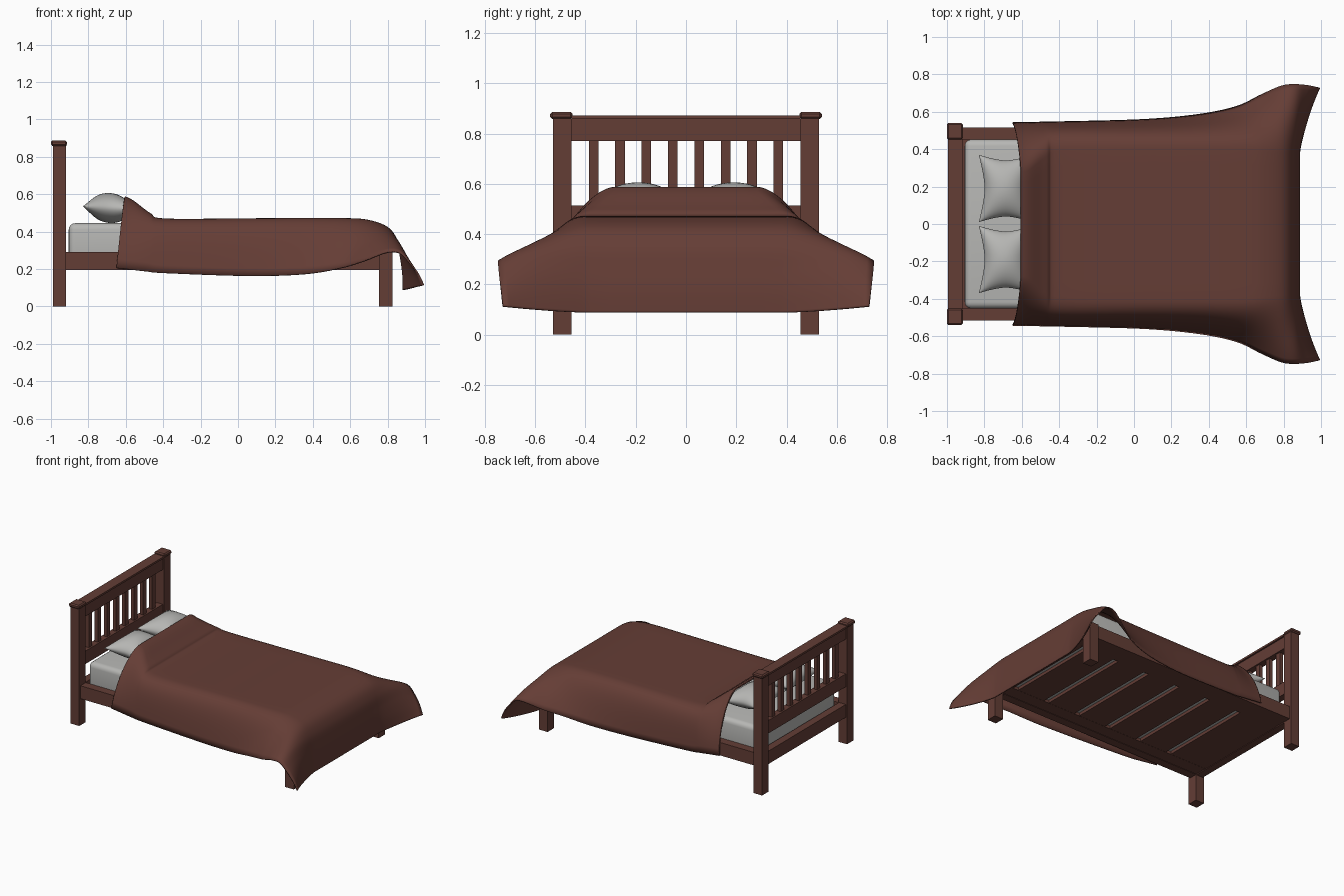
import bpy, bmesh, math
from mathutils import Vector

if "Cube" in bpy.data.objects:
    bpy.data.objects.remove(bpy.data.objects["Cube"])


def material(name, rgb):
    m = bpy.data.materials.new(name)
    m.diffuse_color = (*rgb, 1)
    m.use_nodes = True
    m.node_tree.nodes["Principled BSDF"].inputs["Base Color"].default_value = m.diffuse_color
    return m


WOOD = material("brown wood", (0.125, 0.047, 0.036))
CLOTH = material("brown blanket", (0.13, 0.047, 0.036))
LINEN = material("pale grey linen", (0.47, 0.47, 0.455))


def finish(name, bm, mat, smooth=False):
    bmesh.ops.recalc_face_normals(bm, faces=bm.faces)
    me = bpy.data.meshes.new(name)
    bm.to_mesh(me)
    bm.free()
    me.materials.append(mat)
    ob = bpy.data.objects.new(name, me)
    bpy.context.collection.objects.link(ob)
    if smooth:
        for p in me.polygons:
            p.use_smooth = True
    return ob


def box(name, x, y, z, mat=WOOD, bevel=0.0, segments=1):
    bm = bmesh.new()
    bmesh.ops.create_cube(bm, size=1)
    for v in bm.verts:
        v.co = Vector([(r[0] + r[1]) / 2 + c * (r[1] - r[0]) for c, r in zip(v.co, (x, y, z))])
    if bevel:
        bmesh.ops.bevel(bm, geom=bm.edges[:], offset=bevel, segments=segments,
                        profile=0.5, affect='EDGES')
    return finish(name, bm, mat, segments > 1)


# Posts, caps, legs and side rails, left and right
for s, side in ((-1, "front"), (1, "back")):
    def span(a, b):
        return tuple(sorted((s * a, s * b)))
    box(side + "_head_post", (-0.99, -0.92), span(0.456, 0.53), (0, 0.86))
    box(side + "_post_cap", (-1.0, -0.915), span(0.452, 0.54), (0.858, 0.887), bevel=0.008)
    box(side + "_foot_leg", (0.755, 0.825), span(0.456, 0.53), (0, 0.29))
    box(side + "_side_rail", (-0.92, 0.757), span(0.453, 0.515), (0.195, 0.29))
    box(side + "_slat_ledge", (-0.92, 0.76), span(0.36, 0.455), (0.198, 0.22))

# Headboard
box("headboard_top_rail", (-0.98, -0.93), (-0.457, 0.457), (0.77, 0.86))
box("headboard_cap", (-0.995, -0.918), (-0.455, 0.455), (0.858, 0.872))
box("headboard_lower_rail", (-0.98, -0.93), (-0.457, 0.457), (0.42, 0.515))
box("head_end_rail", (-0.98, -0.925), (-0.457, 0.457), (0.195, 0.29))
box("foot_end_rail", (0.765, 0.815), (-0.457, 0.457), (0.195, 0.29))
for i in range(8):
    c = (i - 3.5) * 0.105
    box(f"headboard_slat_{i + 1}", (-0.968, -0.942), (c - 0.019, c + 0.019), (0.51, 0.775))

# Wide base boards with narrow gaps
gaps = [-0.6 + 0.265 * i for i in range(6)]
starts = [-0.93] + [g + 0.022 for g in gaps]
ends = [g - 0.022 for g in gaps] + [0.77]
for i, (a, b) in enumerate(zip(starts, ends)):
    box(f"base_board_{i + 1}", (a, b), (-0.37, 0.37), (0.199, 0.221))

box("mattress", (-0.905, 0.775), (-0.452, 0.452), (0.222, 0.445), LINEN, 0.035, 4)


# Pillows: cushion with pulled-out corners
def pillow(name, cy):
    bm = bmesh.new()
    n = 20
    for sgn in (-1, 1):
        rows = []
        for i in range(n + 1):
            row = []
            for j in range(n + 1):
                u = math.sin((i / n - 0.5) * math.pi)
                v = math.sin((j / n - 0.5) * math.pi)
                x = 0.145 * u * (1 - 0.22 * (1 - abs(v) ** 1.5))
                y = 0.18 * v * (1 - 0.17 * (1 - abs(u) ** 1.5))
                h = 0.08 * max(0.0, (1 - u * u) * (1 - v * v)) ** 0.55
                row.append(bm.verts.new((-0.685 + x, cy + y, 0.526 + sgn * h - 0.06 * x)))
            rows.append(row)
        for i in range(n):
            for j in range(n):
                bm.faces.new((rows[i][j], rows[i + 1][j], rows[i + 1][j + 1], rows[i][j + 1]))
    bmesh.ops.remove_doubles(bm, verts=bm.verts[:], dist=0.0005)
    finish(name, bm, LINEN, True)


pillow("front_pillow", -0.19)
pillow("back_pillow", 0.19)

# Blanket stations: centre x,z | flat half width | shoulder y | bend y,z | hem x,y,z
STATIONS = [
    (-0.605, 0.585, 0.28, 0.36, 0.515, 0.43, -0.65, 0.540, 0.205),
    (-0.56, 0.562, 0.29, 0.37, 0.515, 0.43, -0.60, 0.541, 0.20),
    (-0.47, 0.495, 0.36, 0.45, 0.52, 0.42, -0.49, 0.543, 0.187),
    (-0.39, 0.466, 0.39, 0.50, 0.52, 0.38, -0.39, 0.545, 0.178),
    (0.05, 0.467, 0.40, 0.50, 0.525, 0.36, 0.05, 0.557, 0.163),
    (0.35, 0.469, 0.40, 0.50, 0.53, 0.36, 0.35, 0.585, 0.172),
    (0.58, 0.468, 0.40, 0.50, 0.55, 0.36, 0.55, 0.628, 0.205),
    (0.70, 0.458, 0.39, 0.49, 0.58, 0.365, 0.68, 0.69, 0.245),
    (0.80, 0.420, 0.38, 0.48, 0.61, 0.375, 0.79, 0.738, 0.287),
    (0.85, 0.35, 0.38, 0.46, 0.62, 0.36, 0.865, 0.746, 0.285),
    (0.870, 0.26, 0.38, 0.46, 0.62, 0.29, 0.925, 0.742, 0.225),
    (0.882, 0.17, 0.38, 0.46, 0.62, 0.20, 0.965, 0.735, 0.17),
    (0.884, 0.088, 0.38, 0.46, 0.62, 0.10, 0.992, 0.728, 0.113),
]


def catmull(a, b, c, d, t):
    return [0.5 * (2 * q + (r - p) * t + (2 * p - 5 * q + 4 * r - s) * t * t
                   + (3 * q - p - 3 * r + s) * t ** 3) for p, q, r, s in zip(a, b, c, d)]


def section(st):
    cx, cz, flat, sy, by, bz, hx, hy, hz = st
    pts = [(cx, flat * k / 5, cz) for k in range(5)]
    for k in range(15):
        t = k / 14
        w = ((1 - t) ** 3, 3 * t * (1 - t) ** 2, 3 * t * t * (1 - t), t ** 3)
        y = w[0] * flat + w[1] * sy + w[2] * by + w[3] * hy
        z = w[0] * cz + w[1] * cz + w[2] * bz + w[3] * hz
        pts.append((cx + (hx - cx) * t ** 1.5, y, z))
    return [(x, -y, z) for x, y, z in reversed(pts[1:])] + pts


bm = bmesh.new()
rows = []
last = len(STATIONS) - 1
for i in range(last):
    q = [STATIONS[min(max(i + k, 0), last)] for k in (-1, 0, 1, 2)]
    for k in range(6):
        rows.append(section(catmull(*q, k / 6)))
rows.append(section(STATIONS[-1]))
rows = [[bm.verts.new(p) for p in r] for r in rows]
for a, b in zip(rows, rows[1:]):
    for j in range(len(a) - 1):
        bm.faces.new((a[j], b[j], b[j + 1], a[j + 1]))
blanket = finish("blanket", bm, CLOTH, True)
mod = blanket.modifiers.new("thickness", 'SOLIDIFY')
mod.thickness = 0.008
mod.offset = 0

# Keep hard edges crisp on the smooth parts
for ob in bpy.data.objects:
    ob.select_set(ob.name in ("blanket", "mattress", "front_pillow", "back_pillow"))
bpy.context.view_layer.objects.active = blanket
bpy.ops.object.shade_smooth_by_angle(angle=math.radians(50))
